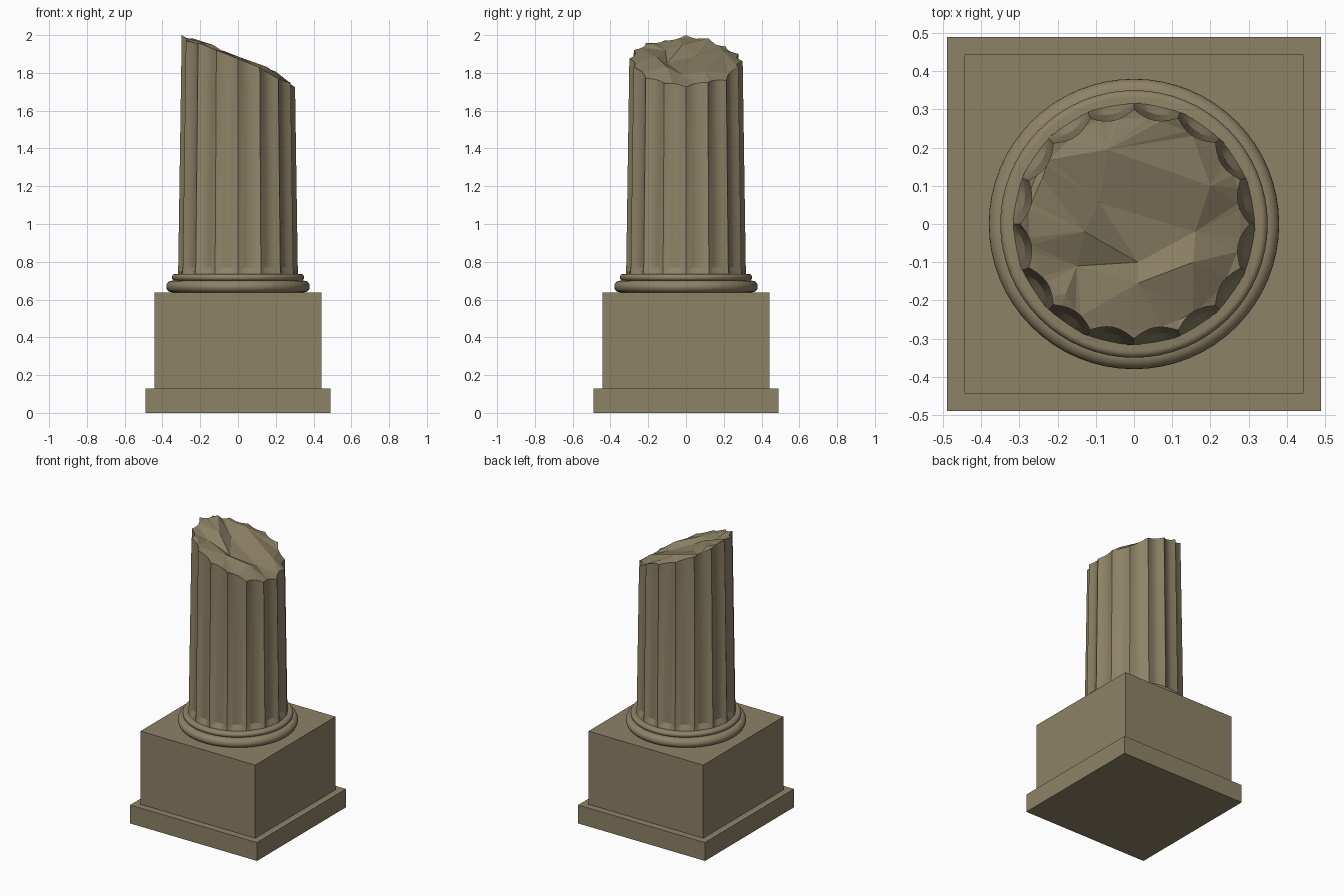
import bpy, bmesh, math
from mathutils import Vector
from mathutils.geometry import delaunay_2d_cdt

if "Cube" in bpy.data.objects:
    bpy.data.objects.remove(bpy.data.objects["Cube"])

stone = bpy.data.materials.new("weathered stone")
stone.diffuse_color = (0.27, 0.225, 0.135, 1)
stone.use_nodes = True
stone.node_tree.nodes["Principled BSDF"].inputs["Base Color"].default_value = stone.diffuse_color


def finish(bm, name, smooth=False):
    bmesh.ops.recalc_face_normals(bm, faces=bm.faces[:])
    me = bpy.data.meshes.new(name)
    bm.to_mesh(me)
    bm.free()
    ob = bpy.data.objects.new(name, me)
    bpy.context.collection.objects.link(ob)
    me.materials.append(stone)
    if smooth:
        bpy.ops.object.select_all(action='DESELECT')
        ob.select_set(True)
        bpy.context.view_layer.objects.active = ob
        bpy.ops.object.shade_smooth_by_angle(angle=math.radians(25))
    return ob


def box(name, half, z0, z1):
    bm = bmesh.new()
    bmesh.ops.create_cube(bm, size=1)
    for v in bm.verts:
        v.co = (v.co.x * 2 * half, v.co.y * 2 * half, z0 + (v.co.z + 0.5) * (z1 - z0))
    finish(bm, name)


def lathe(name, profile, n=64):
    bm = bmesh.new()
    rings = [[bm.verts.new((r * math.cos(2 * math.pi * i / n),
                            r * math.sin(2 * math.pi * i / n), z)) for i in range(n)]
             for r, z in profile]
    for a, b in zip(rings, rings[1:]):
        for i in range(n):
            j = (i + 1) % n
            bm.faces.new((a[i], a[j], b[j], b[i]))
    bm.faces.new(rings[0])
    bm.faces.new(rings[-1])
    finish(bm, name, True)


def bead(r, z0, z1, n=10):
    # half-round moulding profile
    h = (z1 - z0) / 2
    return [(r - h + h * math.cos(t), (z0 + z1) / 2 + h * math.sin(t))
            for t in (-math.pi / 2 + math.pi * i / n for i in range(n + 1))]


# Square pedestal and round column base
box("plinth", 0.49, 0, 0.128)
box("pedestal_block", 0.443, 0.128, 0.638)
lathe("column_base", bead(0.38, 0.638, 0.70) + bead(0.35, 0.70, 0.735))

# Fluted, tapering shaft with a broken top
FLUTES, SEG = 16, 6
N = FLUTES * SEG
# height offsets of the broken rim at each flute ridge
CHIP = [-.03, -.015, -.03, 0, -.012, -.02, -.02, -.01, .005, -.015, 0, 0, 0, 0, -.02, -.02]


def slope(x):
    return 1.875 - 0.4 * x


def taper(z):
    return 0.317 - 0.019 * (z - 0.735) / 1.265


def flute_depth(i):
    u = (i % SEG) / SEG
    return 0.024 * 4 * u * (1 - u)


bm = bmesh.new()
low, mid, top = [], [], []
for i in range(N):
    a = 2 * math.pi * i / N
    c, s = math.cos(a), math.sin(a)
    k, u = i // SEG, (i % SEG) / SEG
    r = taper(1.9) - flute_depth(i)
    chip = CHIP[k] * (1 - u) + CHIP[(k + 1) % FLUTES] * u
    zt = slope(r * c) + chip
    low.append(bm.verts.new((taper(0.735) * c, taper(0.735) * s, 0.73)))
    rm = taper(0.77) - flute_depth(i)
    mid.append(bm.verts.new((rm * c, rm * s, 0.77)))
    rt = taper(zt) - flute_depth(i)
    top.append(bm.verts.new((rt * c, rt * s, zt)))
for a, b in ((low, mid), (mid, top)):
    for i in range(N):
        j = (i + 1) % N
        bm.faces.new((a[i], a[j], b[j], b[i]))
bm.faces.new(low[::-1])

# Jagged fracture surface: x, y, height offset from the slope
CRACKS = [(-.07, .195, .012), (-.09, .055, -.02), (-.13, -.02, .02), (.16, -.02, -.018),
          (.155, -.1, .018), (.01, -.1, -.018), (.01, -.155, .012), (-.18, -.185, .008),
          (-.15, -.11, -.015), (.12, -.25, -.01), (.2, .1, .012), (-.24, .12, .012)]
inner = [bm.verts.new((x, y, slope(x) + d)) for x, y, d in CRACKS]
pts = top + inner
res = delaunay_2d_cdt([Vector((v.co.x, v.co.y)) for v in pts],
                      [(i, (i + 1) % N) for i in range(N)], [], 1, 1e-6)
for f in res[2]:
    bm.faces.new([pts[res[3][i][0]] for i in f])
shaft = finish(bm, "broken_fluted_shaft", True)
# keep the fracture faces flat
for p in shaft.data.polygons:
    if all(shaft.data.vertices[i].co.z > 1.6 for i in p.vertices):
        p.use_smooth = False
